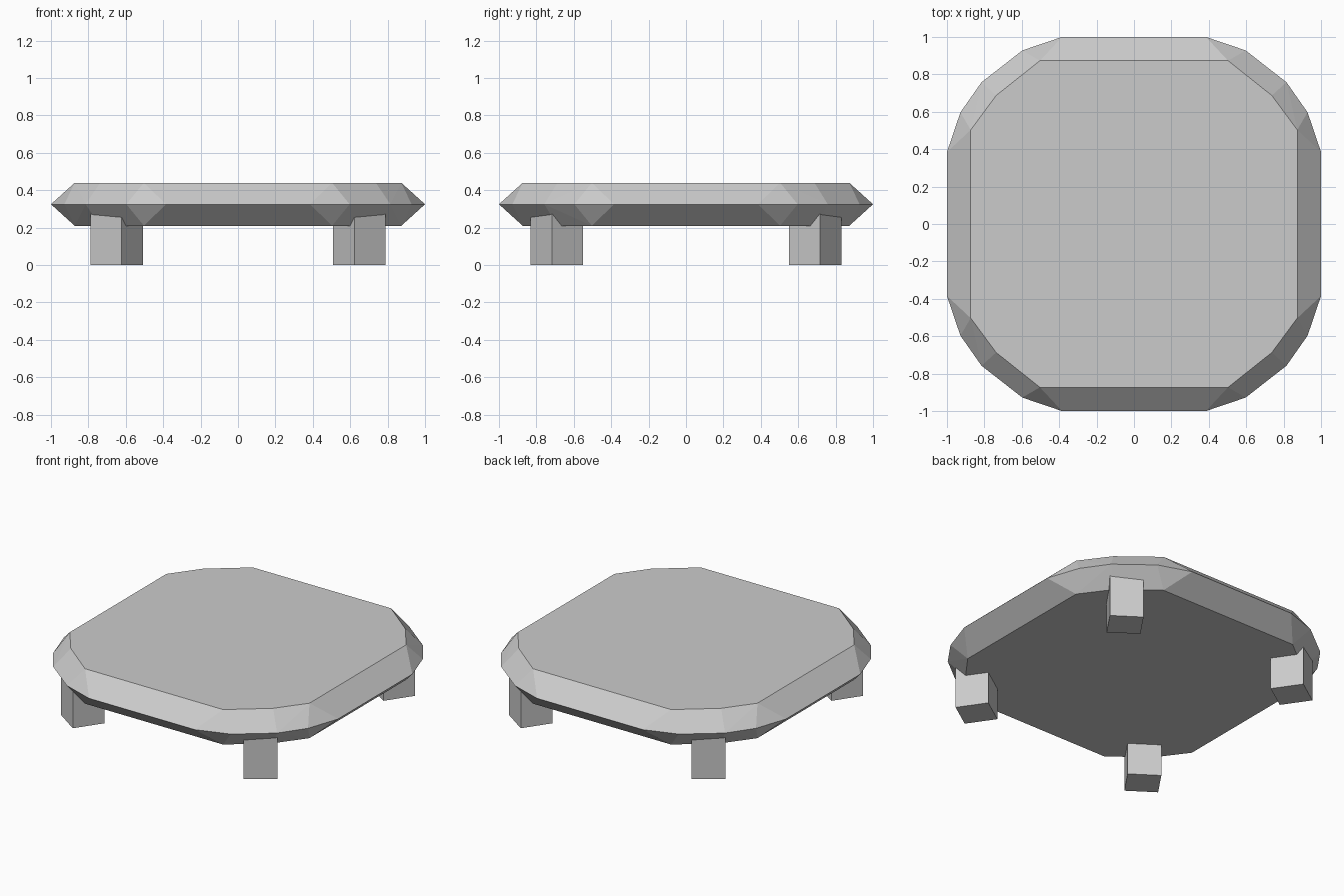
import bpy, bmesh, math
from mathutils import Matrix

if "Cube" in bpy.data.objects:
    bpy.data.objects.remove(bpy.data.objects["Cube"])


def finish(bm, name):
    bmesh.ops.recalc_face_normals(bm, faces=bm.faces)
    mesh = bpy.data.meshes.new(name)
    bm.to_mesh(mesh)
    bm.free()
    obj = bpy.data.objects.new(name, mesh)
    bpy.context.collection.objects.link(obj)


# Slab corner outlines: widest middle ring, and smaller rings above and below
MIDDLE = [(1, .385), (.928, .597), (.815, .758), (.597, .928), (.385, 1)]
RIM = [(.873, .503), (.737, .687), (.503, .873)]
RINGS = [(RIM, .21), (MIDDLE, .325), (RIM, .44)]

# Table top: faceted slab with a pointed edge
bm = bmesh.new()
for outline, z in RINGS:
    for sx in (-1, 1):
        for sy in (-1, 1):
            for x, y in outline:
                bm.verts.new((sx * x, sy * y, z))
bmesh.ops.convex_hull(bm, input=bm.verts)
bmesh.ops.dissolve_limit(bm, angle_limit=math.radians(1),
                         verts=bm.verts, edges=bm.edges)
finish(bm, "table_top")

# Four square legs, turned outwards and sunk into the slab
LEG_TOP = .32
for sy, end in ((-1, "front"), (1, "back")):
    for sx, side in ((-1, "left"), (1, "right")):
        bm = bmesh.new()
        place = (Matrix.Translation((sx * .648, sy * .69, LEG_TOP / 2))
                 @ Matrix.Rotation(math.radians(-34.5 * sx * sy), 4, 'Z')
                 @ Matrix.Diagonal((.202, .202, LEG_TOP, 1)))
        bmesh.ops.create_cube(bm, size=1, matrix=place)
        finish(bm, f"{end}_{side}_leg")
